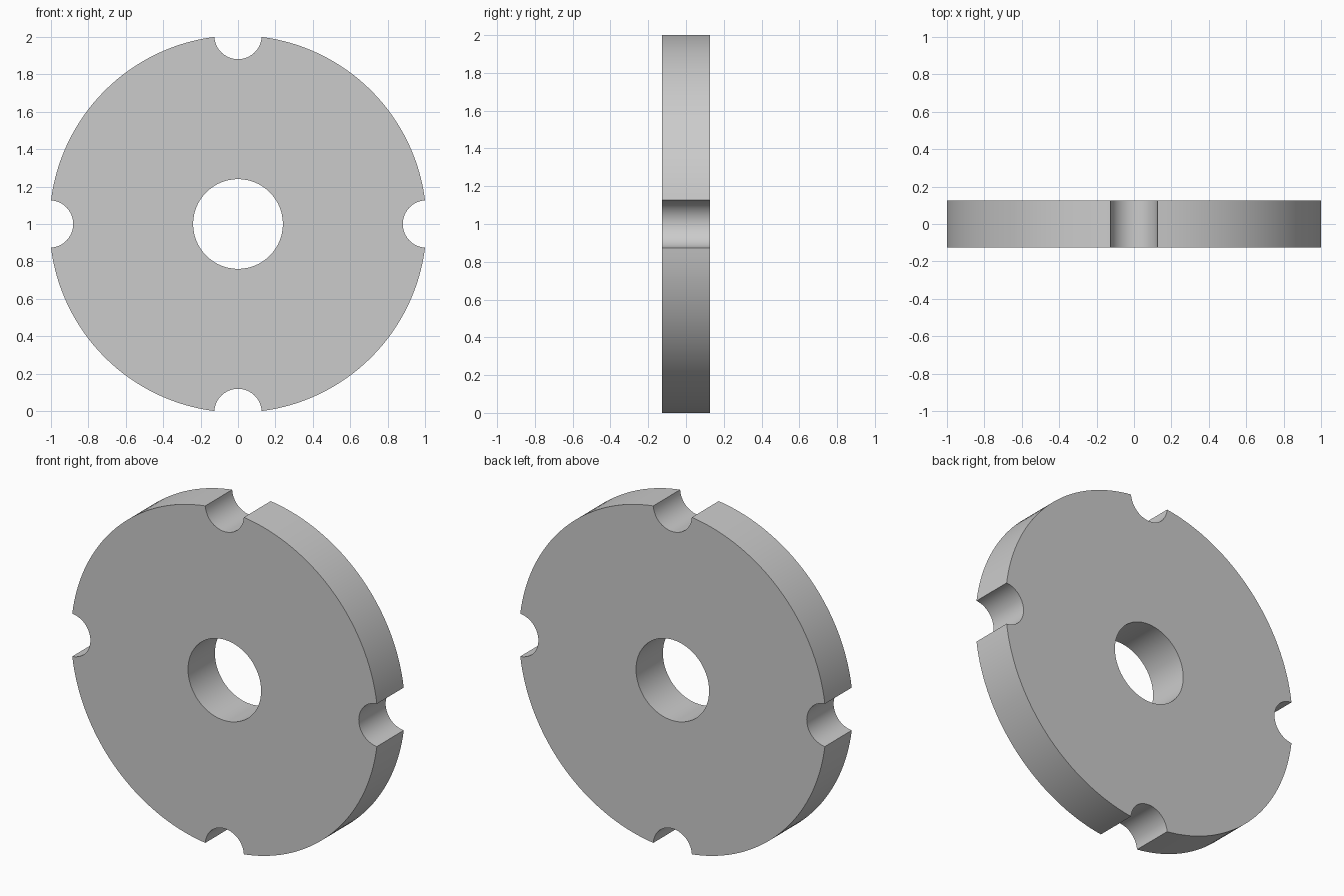
import bpy, bmesh
from math import sin, cos, acos, asin, pi
from mathutils import Vector

if "Cube" in bpy.data.objects:
    bpy.data.objects.remove(bpy.data.objects["Cube"])

R, NOTCH, HOLE, HALF = 1.008, 0.127, 0.24, 0.126
RIM_SEGS, NOTCH_SEGS, HOLE_SEGS = 32, 20, 64


def polar(r, a, centre=(0.0, 0.0)):
    return (centre[0] + r * cos(a), centre[1] + r * sin(a))


# Rim outline: a round notch followed by a quarter arc, four times
outline = []
delta = 2 * asin(NOTCH / (2 * R))
phi = acos(-NOTCH / (2 * R))
for k in range(4):
    a = k * pi / 2
    centre = polar(R, a)
    for i in range(NOTCH_SEGS):
        t = (2 * pi - phi) + (2 * phi - 2 * pi) * i / NOTCH_SEGS
        outline.append(polar(NOTCH, a + t, centre))
    for i in range(RIM_SEGS):
        outline.append(polar(R, a + delta + (pi / 2 - 2 * delta) * i / RIM_SEGS))

# Central bore
bore = [polar(HOLE, 2 * pi * i / HOLE_SEGS) for i in range(HOLE_SEGS)]

bm = bmesh.new()
edges = []
for loop in (outline, bore):
    vs = [bm.verts.new((x, -HALF, z + 1)) for x, z in loop]
    edges += [bm.edges.new((v, vs[(i + 1) % len(vs)])) for i, v in enumerate(vs)]

# Fill the front face and extrude it to full thickness
bmesh.ops.triangle_fill(bm, edges=edges, use_beauty=True, normal=Vector((0, -1, 0)))
ext = bmesh.ops.extrude_face_region(bm, geom=bm.faces[:], use_keep_orig=True)
moved = [g for g in ext["geom"] if isinstance(g, bmesh.types.BMVert)]
bmesh.ops.translate(bm, verts=moved, vec=(0, 2 * HALF, 0))
bmesh.ops.recalc_face_normals(bm, faces=bm.faces[:])

mesh = bpy.data.meshes.new("notched_disc")
bm.to_mesh(mesh)
bm.free()
disc = bpy.data.objects.new("notched_disc", mesh)
bpy.context.collection.objects.link(disc)
bpy.context.view_layer.objects.active = disc
disc.select_set(True)
bpy.ops.object.shade_smooth_by_angle()
